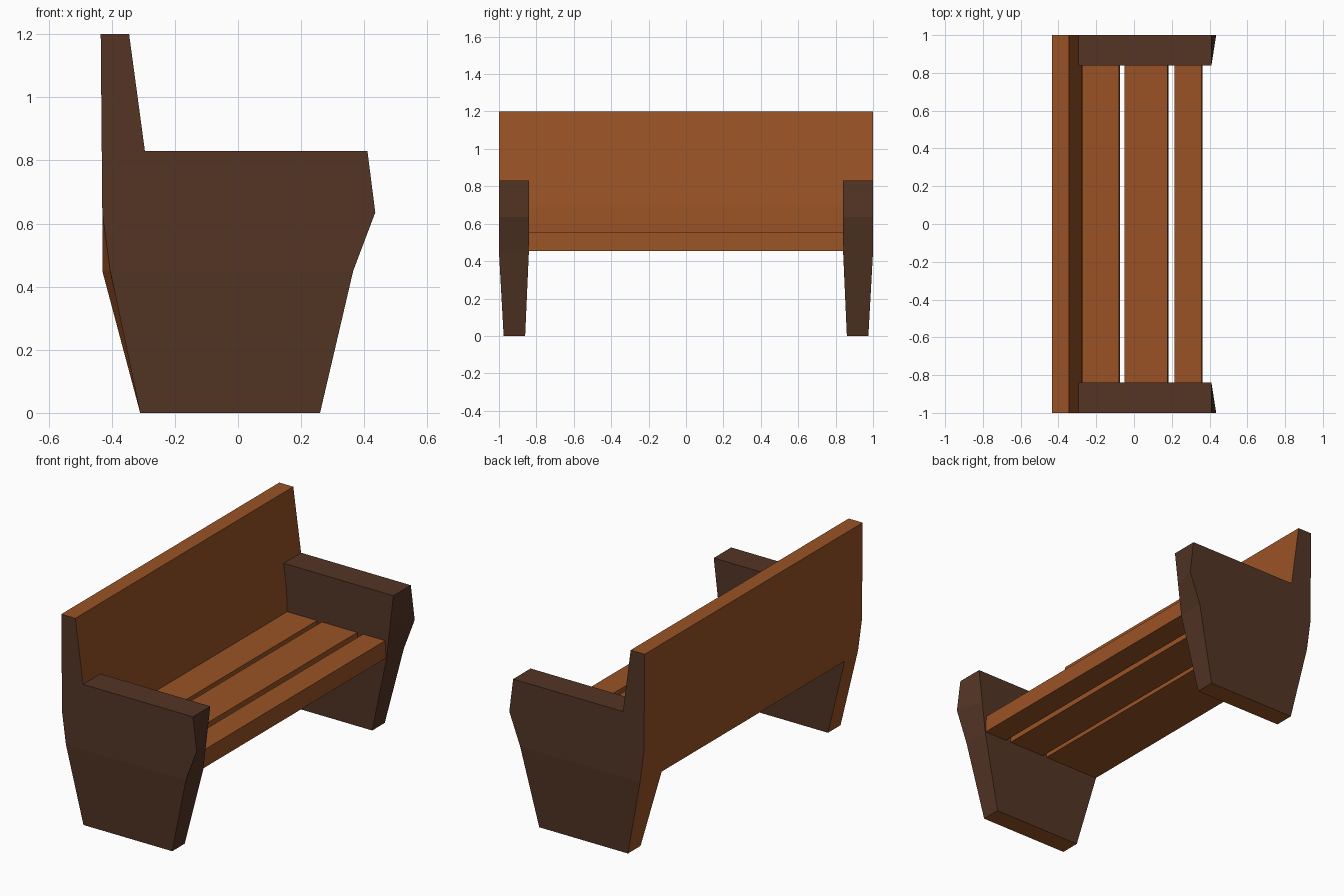
import bpy
import bmesh

cube = bpy.data.objects.get("Cube")
if cube:
    bpy.data.objects.remove(cube, do_unlink=True)


def material(name, rgb):
    mat = bpy.data.materials.new(name)
    mat.use_nodes = True
    mat.diffuse_color = (*rgb, 1)
    mat.node_tree.nodes["Principled BSDF"].inputs["Base Color"].default_value = (*rgb, 1)
    return mat


wood = material("warm wood", (0.318, 0.086, 0.0185))
dark = material("dark wood", (0.087, 0.0356, 0.0185))


def finish(name, bm, mats):
    bmesh.ops.recalc_face_normals(bm, faces=bm.faces)
    mesh = bpy.data.meshes.new(name)
    bm.to_mesh(mesh)
    bm.free()
    for mat in mats:
        mesh.materials.append(mat)
    obj = bpy.data.objects.new(name, mesh)
    bpy.context.collection.objects.link(obj)
    return obj


def plank(name, profile, half):
    """Extrude an x-z profile along the bench."""
    bm = bmesh.new()
    face = bm.faces.new([bm.verts.new((x, -half, z)) for x, z in profile])
    ext = bmesh.ops.extrude_face_region(bm, geom=[face])["geom"]
    moved = [v for v in ext if isinstance(v, bmesh.types.BMVert)]
    bmesh.ops.translate(bm, verts=moved, vec=(0, 2 * half, 0))
    return finish(name, bm, [wood])


# End panels: leg, armrest and backrest end, lofted from outer to inner profile
OUTER = [(-0.31, 0), (0.26, 0), (0.365, 0.45), (0.435, 0.635), (0.41, 0.83),
         (-0.295, 0.83), (-0.345, 1.2), (-0.435, 1.2), (-0.43, 0.635), (-0.405, 0.45)]
INNER = list(OUTER)
INNER[3] = (0.387, 0.635)
INNER[9] = (-0.43, 0.45)
WARM_EDGES = {0, 5, 6, 7, 8, 9}  # sole, backrest edges and rear of the leg


def end_panel(name, side):
    bm = bmesh.new()

    def ring(profile, y_top, y_foot):
        return [bm.verts.new((x, side * (y_top if z else y_foot), z)) for x, z in profile]

    outer = ring(OUTER, 1, 0.975)
    inner = ring(INNER, 0.84, 0.86)
    count = len(outer)
    for i in range(count):
        j = (i + 1) % count
        face = bm.faces.new((outer[i], outer[j], inner[j], inner[i]))
        face.material_index = 0 if i in WARM_EDGES else 1
    for loop in (outer, inner):
        for part in (loop[2:], loop[:3] + loop[-1:]):
            bm.faces.new(part).material_index = 1
    return finish(name, bm, [wood, dark])


end_panel("right_end_panel", -1)
end_panel("left_end_panel", 1)

# Backrest between the end panels
plank("backrest", [(-0.43, 0.455), (-0.272, 0.455), (-0.272, 0.6), (-0.278, 0.69),
                   (-0.295, 0.83), (-0.345, 1.2), (-0.435, 1.2), (-0.43, 0.635)], 0.84)

# Seat slats
for name, x0, x1 in (("rear_slat", -0.272, -0.08),
                     ("middle_slat", -0.05, 0.178),
                     ("front_slat", 0.215, 0.357)):
    plank(name, [(x0, 0.455), (x1 + 0.005, 0.455), (x1, 0.555), (x0, 0.555)], 0.845)
